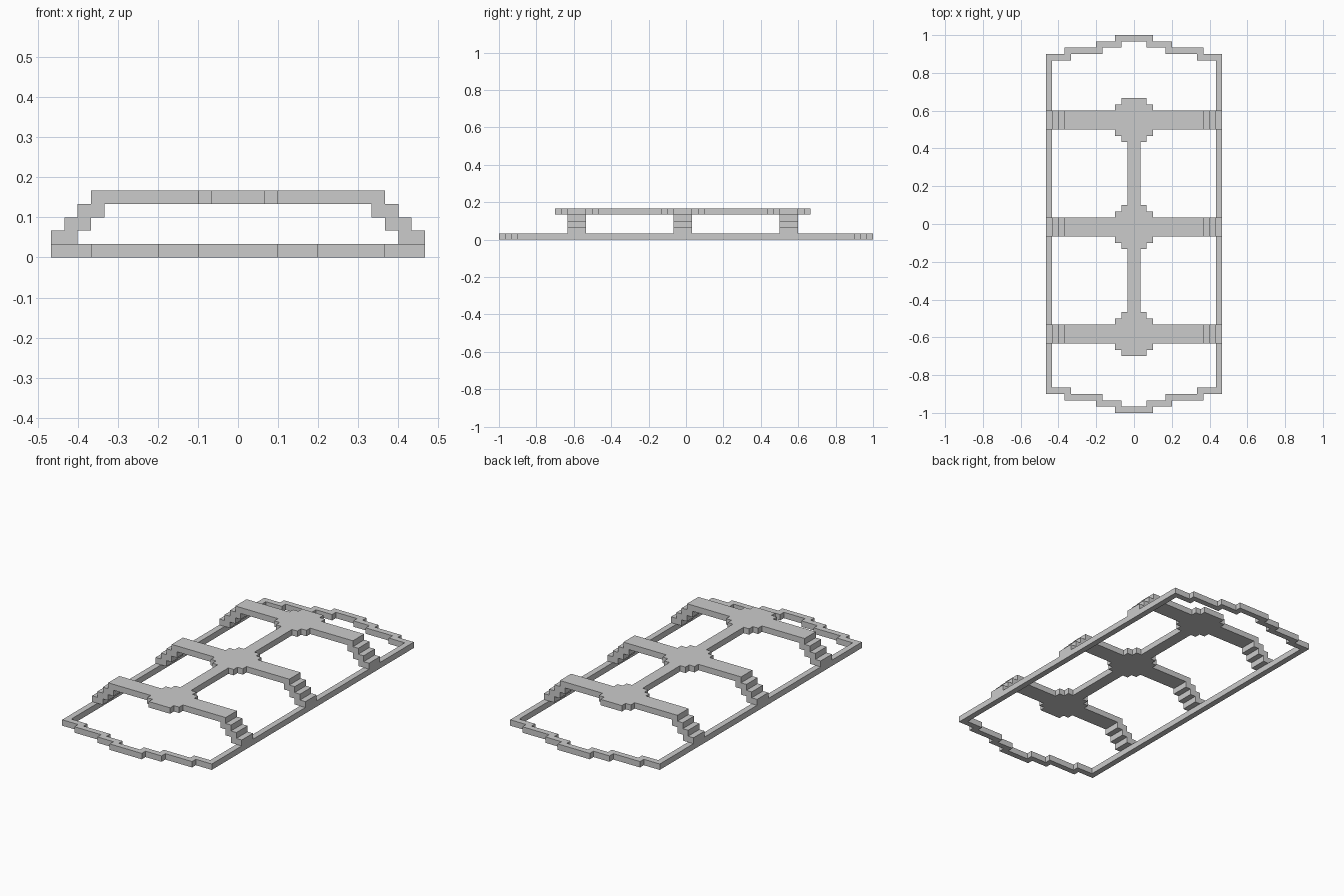
import bpy, bmesh
from mathutils import Vector

if "Cube" in bpy.data.objects:
    bpy.data.objects.remove(bpy.data.objects["Cube"])

U = 1 / 30  # block size


def finish(name, bm):
    bmesh.ops.recalc_face_normals(bm, faces=bm.faces)
    mesh = bpy.data.meshes.new(name)
    bm.to_mesh(mesh)
    bm.free()
    obj = bpy.data.objects.new(name, mesh)
    bpy.context.collection.objects.link(obj)
    return obj


def extrude(bm, offset):
    geom = bmesh.ops.extrude_face_region(bm, geom=bm.faces[:], use_keep_orig=True)["geom"]
    verts = [g for g in geom if isinstance(g, bmesh.types.BMVert)]
    bmesh.ops.translate(bm, verts=verts, vec=Vector(offset) * U)


def prism(name, points, offset):
    bm = bmesh.new()
    bm.faces.new([bm.verts.new(Vector(p) * U) for p in points])
    extrude(bm, offset)
    return finish(name, bm)


def full_loop(quarter):
    # Mirror a quarter outline into a closed loop
    half = quarter + [(-x, y) for x, y in reversed(quarter)]
    return half + [(x, -y) for x, y in reversed(half)]


# Stepped base frame: outer and inner outlines joined into a ring
quarter = [(14, 27), (11, 27), (11, 28), (6, 28), (6, 29), (3, 29), (3, 30)]
outer = full_loop(quarter)
inner = full_loop([(x - 1, y - 1) for x, y in quarter])
bm = bmesh.new()
a = [bm.verts.new((x * U, y * U, 0)) for x, y in outer]
b = [bm.verts.new((x * U, y * U, 0)) for x, y in inner]
for i in range(len(a)):
    j = (i + 1) % len(a)
    bm.faces.new((a[i], a[j], b[j], b[i]))
extrude(bm, (0, 0, 1))
finish("base_frame", bm)

# Raised deck: three cross bars with stepped hubs, joined by a spine
centers = (16.5, -0.5, -17.5)
hub = [(2, 3.5), (2, 2.5), (3, 2.5), (3, 1.5), (11, 1.5)]
hub += [(x, -y) for x, y in reversed(hub)]
side = []
for n, c in enumerate(centers):
    if n > 0:
        side.append((1, c + 3.5))
    side += [(x, c + y) for x, y in hub]
    if n < 2:
        side.append((1, c - 3.5))
outline = side + [(-x, y) for x, y in reversed(side)]
prism("top_deck", [(x, y, 4) for x, y in outline], (0, 0, 1))

# Stepped legs carrying each cross bar
leg = [(14, 1), (14, 2), (13, 2), (13, 3), (12, 3), (12, 4),
       (10, 4), (10, 3), (11, 3), (11, 2), (12, 2), (12, 1)]
for place, c in zip(("back", "middle", "front"), centers):
    for label, s in (("right", 1), ("left", -1)):
        prism(f"{place}_{label}_leg", [(s * x, c - 1.5, z) for x, z in leg], (0, 3, 0))
